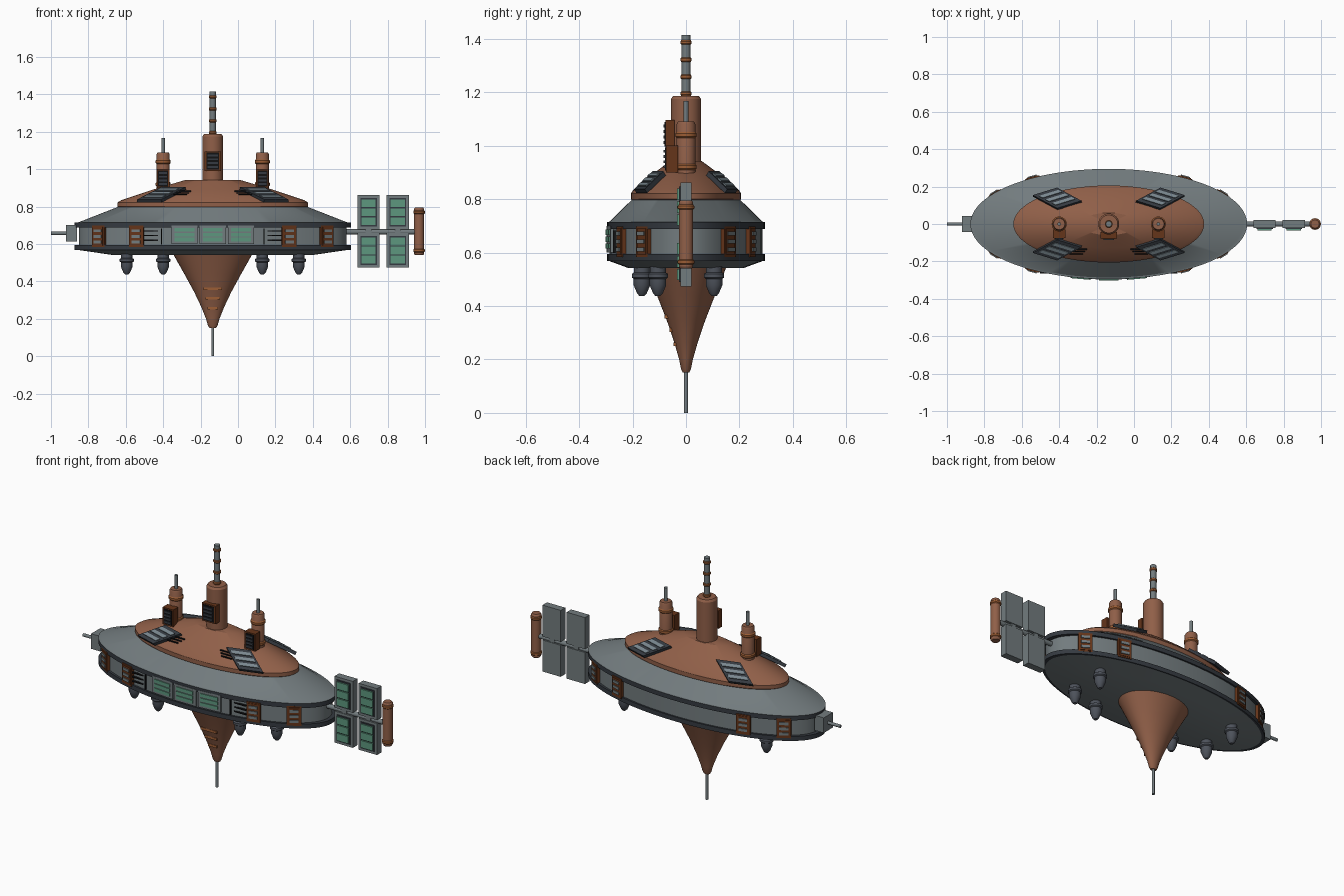
import bpy, bmesh, math
from mathutils import Matrix, Vector

if "Cube" in bpy.data.objects:
    bpy.data.objects.remove(bpy.data.objects["Cube"])

CX = -0.135          # hull centre line
RX, RY = 0.74, 0.295  # rim half sizes


def material(name, r, g, b):
    m = bpy.data.materials.new(name)
    m.use_nodes = True
    m.diffuse_color = (r, g, b, 1)
    bsdf = m.node_tree.nodes["Principled BSDF"]
    bsdf.inputs["Base Color"].default_value = (r, g, b, 1)
    bsdf.inputs["Roughness"].default_value = 0.6
    return m


GRAY = material("hull gray", 0.17, 0.20, 0.21)
COPPER = material("copper brown", 0.28, 0.115, 0.065)
DARK = material("charcoal", 0.035, 0.042, 0.052)
ORANGE = material("rust orange", 0.33, 0.11, 0.035)
RUST = material("dark rust", 0.13, 0.035, 0.01)
BLACK = material("black", 0.006, 0.006, 0.007)
GREEN = material("glass green", 0.11, 0.31, 0.21)
SLAT = material("slat blue gray", 0.19, 0.24, 0.27)
POD = material("pod gray", 0.075, 0.085, 0.105)


def finish(name, bm, mats, smooth):
    bmesh.ops.recalc_face_normals(bm, faces=bm.faces)
    me = bpy.data.meshes.new(name)
    bm.to_mesh(me)
    bm.free()
    for m in mats:
        me.materials.append(m)
    if smooth:
        me.polygons.foreach_set("use_smooth", [True] * len(me.polygons))
        me.set_sharp_from_angle(angle=math.radians(30))
    ob = bpy.data.objects.new(name, me)
    bpy.context.collection.objects.link(ob)
    return ob


def lathe(name, profile, mats, loc=(0, 0, 0), sx=1, sy=1, n=24, axis="Z", rule=None):
    """Closed solid of revolution; rule(z) gives the material index by height."""
    bm = bmesh.new()
    rings = []
    for r, z in profile:
        rings.append([bm.verts.new((r * sx * math.cos(2 * math.pi * i / n),
                                    r * sy * math.sin(2 * math.pi * i / n), z)) for i in range(n)])
    for a, b in zip(rings, rings[1:]):
        for i in range(n):
            j = (i + 1) % n
            bm.faces.new((a[i], a[j], b[j], b[i]))
    bm.faces.new(rings[0])
    bm.faces.new(rings[-1])
    if rule:
        for f in bm.faces:
            f.material_index = rule(f.calc_center_median().z)
    turn = Matrix.Rotation(math.pi / 2, 4, "Y") if axis == "X" else Matrix()
    bm.transform(Matrix.Translation(loc) @ turn)
    return finish(name, bm, mats, True)


def rod(name, r, a, b, mat, loc=(0, 0, 0), axis="Z", n=16):
    return lathe(name, [(r, a), (r, b)], [mat], loc, n=n, axis=axis)


def ring(name, r, z, h, mat, loc):
    return lathe(name, [(r * .85, z - h), (r, z - h * .5), (r, z + h * .5), (r * .85, z + h)], [mat], loc)


def boxes(name, parts, frame=Matrix()):
    """One mesh made of boxes (centre, size, material) placed in a frame."""
    bm = bmesh.new()
    mats = []
    for c, s, mat in parts:
        if mat not in mats:
            mats.append(mat)
        mtx = frame @ Matrix.Translation(c) @ Matrix.Diagonal((*s, 1))
        vs = bmesh.ops.create_cube(bm, size=1, matrix=mtx)["verts"]
        for f in {f for v in vs for f in v.link_faces}:
            f.material_index = mats.index(mat)
    return finish(name, bm, mats, False)


# Saucer hull with two dark rim bands
lathe("hull", [(.001, .542), (.73, .542), (.97, .568), (1, .568), (1, .594), (.968, .594),
               (.968, .688), (1, .688), (1, .714), (.97, .716), (.69, .797), (.001, .797)],
      [GRAY, DARK], (CX, 0, 0), RX, RY, 96,
      rule=lambda z: int(.566 < z < .596 or .686 < z < .7145))

# Copper upper deck and lower keel cone
lathe("upper_deck", [(.97, .79), (1, .8), (1, .822), (.96, .834), (.62, .892), (.29, .942), (.001, .943)],
      [COPPER], (CX, 0, 0), .51, .206, 96)
lathe("keel_cone", [(.018, .152), (.026, .165), (.036, .2), (.062, .265), (.1, .345), (.152, .44), (.214, .55)],
      [COPPER], (CX, 0, 0), 1, .715, 48)
rod("keel_spike", .008, 0, .17, GRAY, (CX, 0, 0))
for i, (z, y) in enumerate([(.36, -.078), (.31, -.06), (.257, -.044)]):
    boxes(f"keel_stripe_{i}", [((CX, y + .008, z), (.1 - .022 * i, .02, .014), ORANGE)])


def grille(name, frame, w, h, d, back, face, slat, n=3):
    """Framed box facing local -y with horizontal slats."""
    parts = [((0, 0, 0), (w, d, h), back), ((0, -d / 2, 0), (w * .78, .006, h * .86), face)]
    for i in range(n):
        z = h * .78 * ((i + .5) / n - .5)
        parts.append(((0, -d / 2 - .004, z), (w * .62, .008, h * .4 / n), slat))
    boxes(name, parts, frame)


# Central tower and mast
lathe("main_tower", [(.056, .92), (.056, 1.175), (.048, 1.187)], [COPPER], (CX, 0, 0), n=32)
rod("main_mast", .0165, 1.18, 1.415, GRAY, (CX, 0, 0))
for i, z in enumerate((1.195, 1.258, 1.322, 1.387)):
    ring(f"mast_ring_{i}", .021, z, .008, ORANGE, (CX, 0, 0))
grille("main_tower_vent", Matrix.Translation((CX, -.06, 1.043)), .088, .105, .034, RUST, BLACK, DARK, 4)

for side, s in (("left", 1), ("right", -1)):
    x = CX + s * .265
    # Side towers
    lathe(side + "_tower", [(.035, .86), (.035, 1.08), (.03, 1.09)], [COPPER], (x, 0, 0))
    rod(side + "_tower_mast", .009, 1.08, 1.168, GRAY, (x, 0, 0))
    for i, z in enumerate((.92, 1.04)):
        ring(f"{side}_tower_ring_{i}", .04, z, .012, ORANGE, (x, 0, 0))
    grille(side + "_tower_vent", Matrix.Translation((x, -.053, .95)), .068, .1, .045, RUST, BLACK, DARK, 4)

    # Hanging thruster pods
    for i, (px, py) in enumerate(((.265, -.165), (.46, -.105), (.46, .105))):
        lathe(f"{side}_pod_{i}", [(.03, .56), (.03, .525), (.038, .52), (.038, .507), (.031, .502),
                                  (.031, .478), (.018, .447), (.01, .438)], [POD],
              (CX + s * px, py, 0))

    for face, t in (("front", -1), ("back", 1)):
        # Slatted panels lying on the upper deck
        flip = Matrix.Translation((CX, 0, 0)) @ Matrix.Diagonal((s, t, 1, 1))
        a, u, v = Vector((.405, .15, .83)), Vector((-.13, .04, 0)), Vector((-.13, -.07, .067))
        n = u.cross(v).normalized()
        n = n if n.z > 0 else -n
        m = Matrix((u, v, n)).transposed().to_4x4()
        m.translation = a + (u + v) / 2
        parts = [((0, 0, 0), (1, 1, .018), DARK)]
        parts += [((0, k * .27, .01), (.8, .15, .008), SLAT) for k in (-1, 0, 1)]
        boxes(f"{side}_{face}_deck_panel", parts, flip @ m)

        # Ladder panels on the rim wall
        for i, px in enumerate((.405, .605)):
            c = px / (RX * .968)
            sn = math.sqrt(1 - c * c)
            ang = math.atan2(t * sn / RY, s * c / RX) + math.pi / 2
            m = Matrix.Translation((CX + s * px, t * sn * RY * .968, .641)) @ Matrix.Rotation(ang, 4, "Z")
            grille(f"{side}_{face}_rim_panel_{i}", m, .078, .114, .03, RUST, RUST, GRAY)

    # Thin black pipes beside the front panels
    boxes(side + "_deck_pipes",
          [((CX + s * (.15 + .012 * k), -.135 - .013 * k, .882 - .009 * k), (.07, .006, .006), BLACK)
           for k in range(3)])
    boxes(side + "_rim_pipes",
          [((CX + s * .33, -.258, z), (.075, .012, .006), BLACK) for z in (.62, .645, .67)]
          + [((CX + s * .275, -.268, .641), (.006, .012, .085), BLACK)])

# Green window banks on the front wall
for k in (-1, 0, 1):
    parts = [((0, 0, 0), (.14, .03, .098), GRAY)]
    parts += [((0, -.016, z), (.106, .008, .019), GREEN) for z in (-.026, 0, .026)]
    boxes(f"front_window_{k + 1}", parts,
          Matrix.Translation((CX + k * .15, -.282 + .008 * abs(k), .65)) @ Matrix.Rotation(k * .085, 4, "Z"))

# Right side docking stub
boxes("docking_stub", [((-.89, 0, .657), (.06, .085, .088), GRAY)])
rod("docking_probe", .009, -1, -.89, GRAY, (0, 0, .657), "X")

# Left side boom, solar wings and end tank
rod("solar_boom", .014, .57, .96, GRAY, (0, 0, .665), "X")
for i, x in enumerate((.698, .854)):
    for j, z in enumerate((.77, .566)):
        parts = [((x, 0, z), (.118, .042, .184), GRAY),
                 ((x, -.022, z), (.088, .008, .154), DARK)]
        parts += [((x, -.028, z + k * .048), (.076, .012, .042), GREEN) for k in (-1, 0, 1)]
        boxes(f"solar_panel_{i}_{j}", parts)
    boxes(f"solar_bracket_{i}", [((x, 0, .668), (.03, .036, .03), GRAY)])
TANK = (.968, 0, 0)
lathe("end_tank", [(.022, .54), (.027, .548), (.027, .787), (.022, .795)], [COPPER], TANK)
for i, z in enumerate((.565, .77)):
    ring(f"end_tank_ring_{i}", .031, z, .01, ORANGE, TANK)
